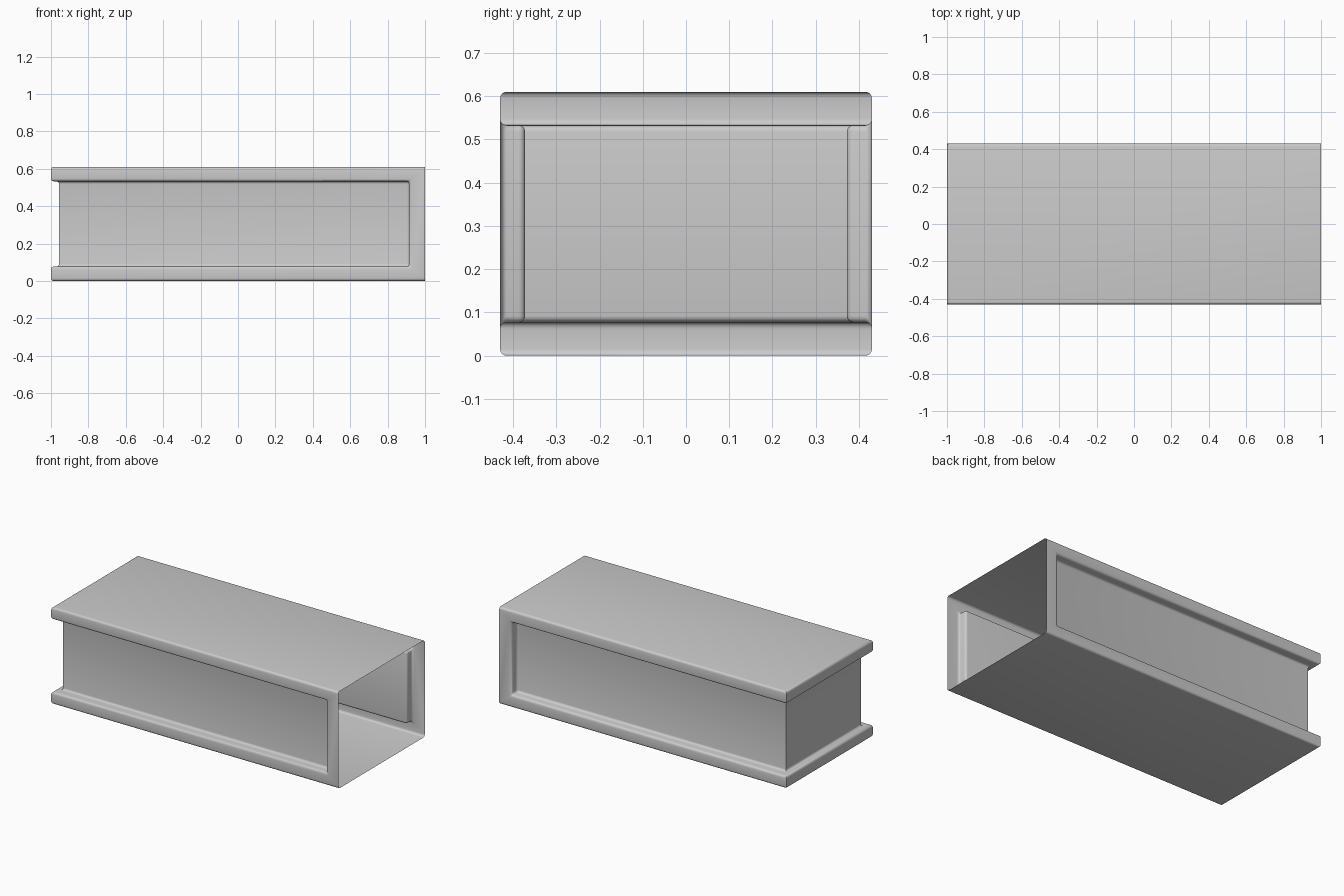
import bpy, bmesh

if "Cube" in bpy.data.objects:
    bpy.data.objects.remove(bpy.data.objects["Cube"])

W, H = 0.43, 0.61            # half width, height
LO, HI = 0.077, 0.533        # recess bottom and top
STILE = 0.915                # where the side recess stops
IN_X, IN_Y = -0.957, 0.372   # recessed wall positions

bm = bmesh.new()
cache = {}


def face(*points):
    """Add a face, sharing vertices at equal positions."""
    verts = []
    for p in points:
        if p not in cache:
            cache[p] = bm.verts.new(p)
        verts.append(cache[p])
    return bm.faces.new(verts)


# Long sides: C-shaped frame, recessed panel and stile step
for y, i in ((-W, -IN_Y), (W, IN_Y)):
    face((-1, y, 0), (1, y, 0), (1, y, H), (-1, y, H),
         (-1, y, HI), (STILE, y, HI), (STILE, y, LO), (-1, y, LO))
    face((IN_X, i, LO), (STILE, i, LO), (STILE, i, HI), (IN_X, i, HI))
    face((STILE, y, LO), (STILE, y, HI), (STILE, i, HI), (STILE, i, LO))

# Top and bottom: outer sheet, end lip, and ledge wrapping the recess
for z, l in ((0, LO), (H, HI)):
    face((-1, -W, z), (1, -W, z), (1, W, z), (-1, W, z))
    face((-1, -W, z), (-1, W, z), (-1, W, l), (-1, -W, l))
    face((STILE, -W, l), (-1, -W, l), (-1, W, l), (STILE, W, l),
         (STILE, IN_Y, l), (IN_X, IN_Y, l), (IN_X, -IN_Y, l), (STILE, -IN_Y, l))

# Closed end wall; the other end stays open
face((IN_X, -IN_Y, LO), (IN_X, IN_Y, LO), (IN_X, IN_Y, HI), (IN_X, -IN_Y, HI))
bmesh.ops.recalc_face_normals(bm, faces=bm.faces)

# Round everything except the open rim and the upright corners of the closed end
soft = []
for e in bm.edges:
    a, b = (v.co for v in e.verts)
    upright_corner = abs(a.z - b.z) > 0.01 and a.x < 0
    if not e.is_boundary and not upright_corner:
        soft.append(e)
bmesh.ops.bevel(bm, geom=soft, offset=0.015, offset_type='OFFSET',
                segments=4, profile=0.5, affect='EDGES', clamp_overlap=True)

mesh = bpy.data.meshes.new("box_sleeve")
bm.to_mesh(mesh)
bm.free()
sleeve = bpy.data.objects.new("box_sleeve", mesh)
bpy.context.collection.objects.link(sleeve)
bpy.context.view_layer.objects.active = sleeve
sleeve.select_set(True)
bpy.ops.object.shade_smooth_by_angle(angle=0.6)
